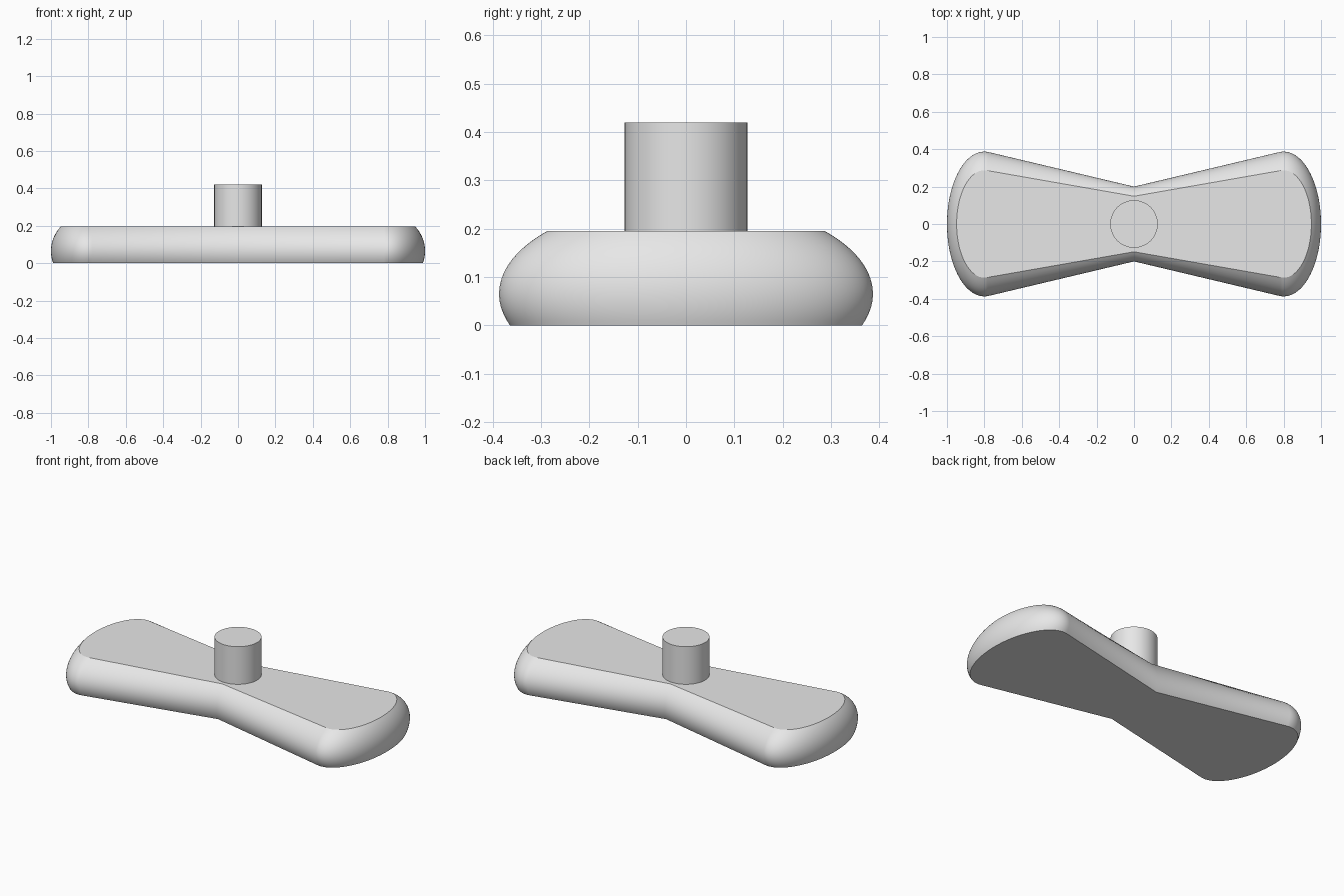
import bpy, bmesh, math

cube = bpy.data.objects.get("Cube")
if cube:
    bpy.data.objects.remove(cube)

grey = bpy.data.materials.new("light_grey")
grey.use_nodes = True
colour = (0.8, 0.8, 0.8, 1)
grey.diffuse_color = colour
grey.node_tree.nodes["Principled BSDF"].inputs["Base Color"].default_value = colour

HEIGHT, BELLY, ROUND = 0.195, 0.065, 0.194   # body top, widest level, vertical radius
END_X, END_RX, END_RY, WAIST = 0.8, 0.2, 0.387, 0.2
LEVELS, ARC = 20, 48


def outline(scale):
    """Bow-tie outline: two elliptical ends joined through a narrow waist."""
    points = []
    for side in (1, -1):
        points.append((0, -side * WAIST * scale))
        for i in range(ARC + 1):
            a = math.radians(-96 + 192 * i / ARC)
            points.append((side * (END_X + END_RX * scale * math.cos(a)),
                           side * END_RY * scale * math.sin(a)))
    return points


def finish(bm, name):
    """Smooth the curved sides, keep the flat caps flat."""
    bmesh.ops.recalc_face_normals(bm, faces=bm.faces)
    for face in bm.faces:
        face.smooth = abs(face.normal.z) < 0.999
    mesh = bpy.data.meshes.new(name)
    bm.to_mesh(mesh)
    bm.free()
    mesh.materials.append(grey)
    obj = bpy.data.objects.new(name, mesh)
    bpy.context.collection.objects.link(obj)
    return obj


# Handle body: stacked outlines following a rounded side profile
bm = bmesh.new()
rings = []
for k in range(LEVELS + 1):
    z = HEIGHT * k / LEVELS
    scale = math.sqrt(1 - ((z - BELLY) / ROUND) ** 2)
    rings.append([bm.verts.new((x, y, z)) for x, y in outline(scale)])
for low, high in zip(rings, rings[1:]):
    for i in range(len(low)):
        j = (i + 1) % len(low)
        bm.faces.new((low[i], low[j], high[j], high[i]))
# Flat caps, one half per wing
half = ARC + 2
for ring in (rings[0], rings[-1]):
    bm.faces.new(ring[:half + 1])
    bm.faces.new(ring[half:] + ring[:1])
finish(bm, "handle_body")

# Round stem on top
bm = bmesh.new()
bmesh.ops.create_cone(bm, cap_ends=True, segments=64, radius1=0.127,
                      radius2=0.127, depth=0.42 - HEIGHT)
stem = finish(bm, "stem")
stem.location.z = (0.42 + HEIGHT) / 2
